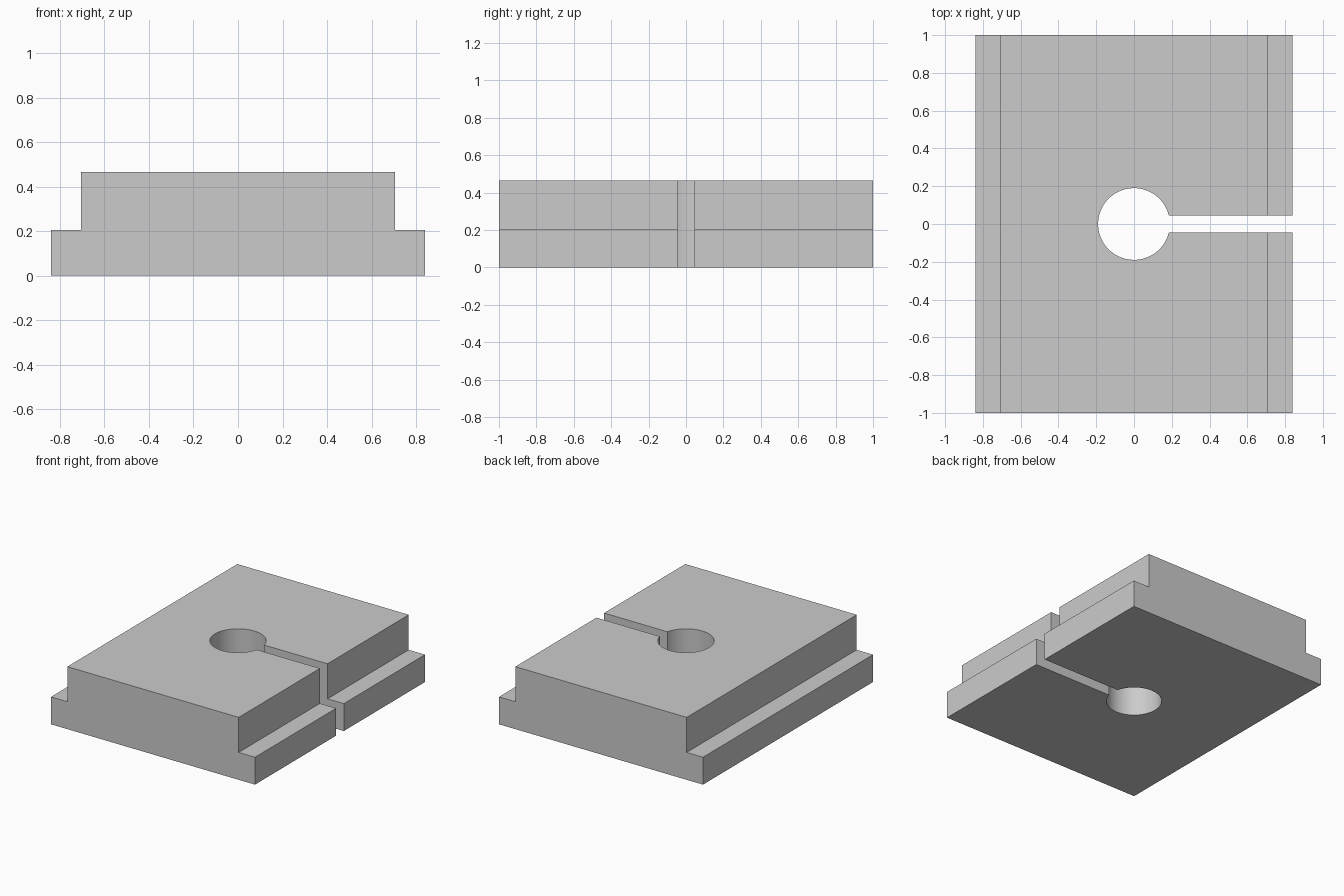
import bpy
import bmesh
from math import asin, cos, pi, sin

if "Cube" in bpy.data.objects:
    bpy.data.objects.remove(bpy.data.objects["Cube"], do_unlink=True)

HALF_LENGTH = 1.0
BASE_HALF, TOP_HALF = 0.84, 0.706
STEP, HEIGHT = 0.204, 0.465
HOLE_RADIUS, SLOT_HALF = 0.19, 0.045
SEGMENTS = 64

grey = bpy.data.materials.new("light grey")
grey.use_nodes = True
colour = (0.6, 0.6, 0.6, 1)
grey.diffuse_color = colour
grey.node_tree.nodes["Principled BSDF"].inputs["Base Color"].default_value = colour


def extrude_outline(name, points, offset):
    """Closed solid made by sweeping an outline along an offset."""
    bm = bmesh.new()
    face = bm.faces.new([bm.verts.new(p) for p in points])
    swept = bmesh.ops.extrude_face_region(bm, geom=[face], use_keep_orig=True)
    verts = [v for v in swept["geom"] if isinstance(v, bmesh.types.BMVert)]
    bmesh.ops.translate(bm, verts=verts, vec=offset)
    bmesh.ops.recalc_face_normals(bm, faces=bm.faces)
    mesh = bpy.data.meshes.new(name)
    bm.to_mesh(mesh)
    bm.free()
    mesh.materials.append(grey)
    obj = bpy.data.objects.new(name, mesh)
    bpy.context.collection.objects.link(obj)
    return obj


# Stepped block, swept front to back
half = [(BASE_HALF, 0), (BASE_HALF, STEP), (TOP_HALF, STEP), (TOP_HALF, HEIGHT)]
profile = half + [(-x, z) for x, z in reversed(half)]
block = extrude_outline("slotted_block",
                        [(x, -HALF_LENGTH, z) for x, z in profile],
                        (0, 2 * HALF_LENGTH, 0))

# Keyhole cutter: round hole with a slot opening on the left side
start = asin(SLOT_HALF / HOLE_RADIUS)
angles = [start + (2 * pi - 2 * start) * i / SEGMENTS for i in range(SEGMENTS + 1)]
keyhole = [(HOLE_RADIUS * cos(a), HOLE_RADIUS * sin(a), -0.1) for a in angles]
keyhole += [(1, -SLOT_HALF, -0.1), (1, SLOT_HALF, -0.1)]
cutter = extrude_outline("keyhole_cutter", keyhole, (0, 0, HEIGHT + 0.2))

# Cut the keyhole, then remove the cutter
cut = block.modifiers.new("keyhole", "BOOLEAN")
cut.operation = "DIFFERENCE"
cut.solver = "EXACT"
cut.object = cutter
bpy.ops.object.select_all(action="DESELECT")
bpy.context.view_layer.objects.active = block
block.select_set(True)
bpy.ops.object.modifier_apply(modifier=cut.name)
bpy.data.objects.remove(cutter, do_unlink=True)

# Smooth hole wall with crisp edges
bpy.ops.object.shade_smooth_by_angle(angle=pi / 6)
